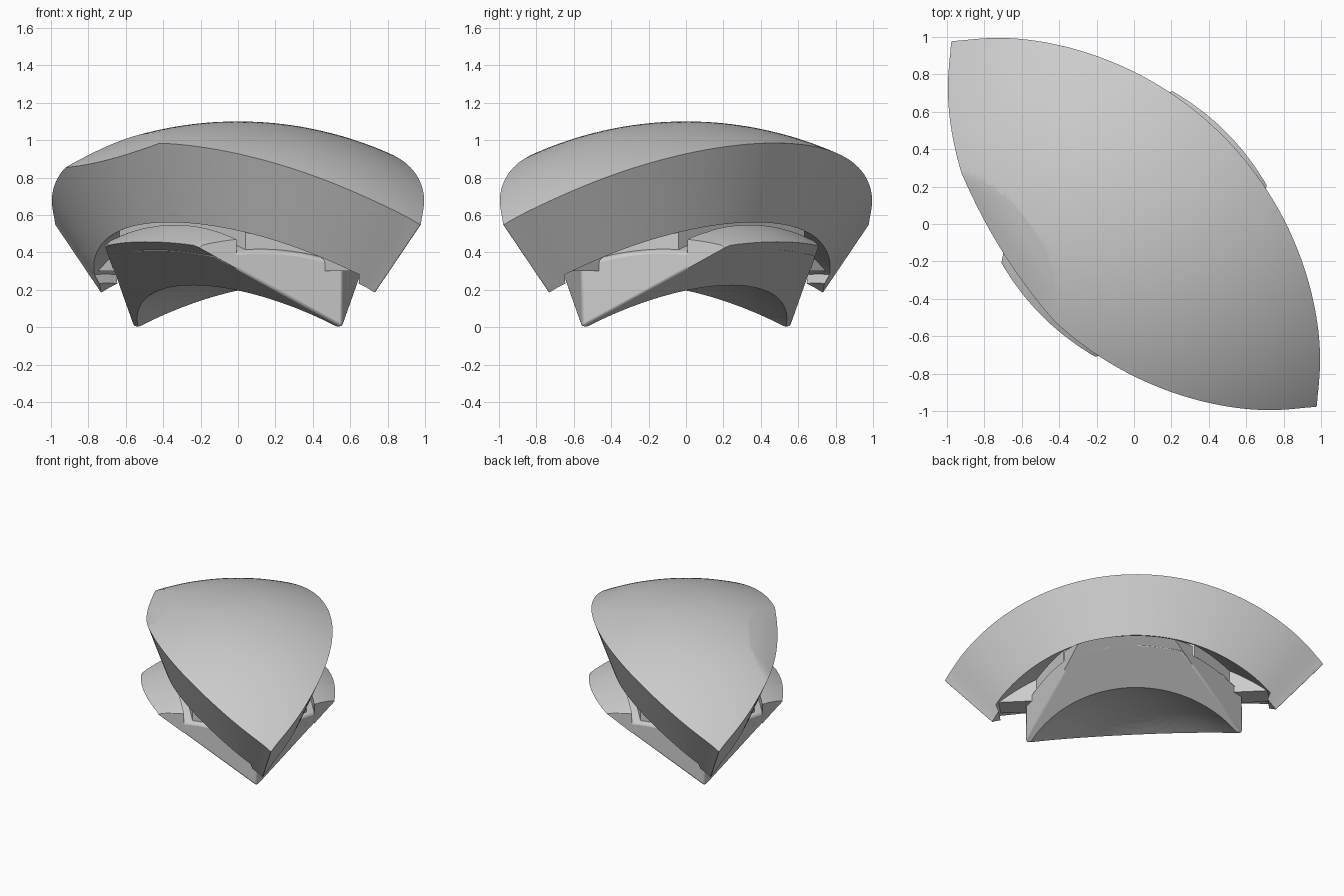
import bpy, bmesh, math
from mathutils import Vector

if "Cube" in bpy.data.objects:
    bpy.data.objects.remove(bpy.data.objects["Cube"], do_unlink=True)

CENTRE_Z = -0.9          # all parts share one sphere centre, below the ground
OUTER, UNDER, HOOK, ARCH = 2.0, 1.55, 1.5, 1.175
TIP, LIP_U, LIP_V = 0.79, 0.36, 0.64   # plan of the foot
LENGTH = 1.38            # half length of the cap

grey = bpy.data.materials.new("plain_grey")
grey.use_nodes = True
colour = (0.6, 0.6, 0.6, 1)
grey.diffuse_color = colour
grey.node_tree.nodes["Principled BSDF"].inputs["Base Color"].default_value = colour


def finish(bm, name, bevel=0.0):
    """Turn a bmesh into an object, long axis laid along the diagonal."""
    if bevel:
        bmesh.ops.remove_doubles(bm, verts=bm.verts, dist=0.012)
    bmesh.ops.recalc_face_normals(bm, faces=bm.faces)
    mesh = bpy.data.meshes.new(name)
    bm.to_mesh(mesh)
    bm.free()
    mesh.materials.append(grey)
    ob = bpy.data.objects.new(name, mesh)
    bpy.context.collection.objects.link(ob)
    ob.location.z = CENTRE_Z
    ob.rotation_euler.z = -math.pi / 4
    if bevel:
        mod = ob.modifiers.new("soft_edges", "BEVEL")
        mod.width, mod.segments = bevel, 2
        mod.limit_method, mod.angle_limit = "ANGLE", math.radians(35)
    return ob


def smooth(ob):
    bpy.ops.object.select_all(action="DESELECT")
    ob.select_set(True)
    bpy.context.view_layer.objects.active = ob
    bpy.ops.object.shade_smooth_by_angle(angle=math.radians(30))


def ball(radius):
    bm = bmesh.new()
    bmesh.ops.create_uvsphere(bm, u_segments=96, v_segments=64, radius=radius)
    return bm


def cut(bm, point, normal):
    """Slice off everything on the normal's side and cap the hole."""
    geom = bm.verts[:] + bm.edges[:] + bm.faces[:]
    bmesh.ops.bisect_plane(bm, geom=geom, dist=1e-5, plane_co=point,
                           plane_no=Vector(normal).normalized(), clear_outer=True)
    rim = [e for e in bm.edges if e.is_boundary]
    if rim:
        bmesh.ops.holes_fill(bm, edges=rim, sides=0)


def cut_sides(bm, size=1.0):
    """Trim to the pointed plan of the foot."""
    for su in (-1, 1):
        for sv in (-1, 1):
            cut(bm, (su * TIP * size, 0, 0), (su * LIP_V, sv * (TIP - LIP_U), 0))


def cut_slope(bm, side):
    cut(bm, (0, 0, -CENTRE_Z), (0, side * 0.655, -1))


# Domed cap: lens outline on a sphere, walls running towards the centre
def half_width(u):
    lens = math.sqrt(1.8 ** 2 - u * u) - 1.13
    return max(0, lens) * math.sqrt(max(0, 1 - abs(u / LENGTH) ** 22))


bm = bmesh.new()
rows, cols = 96, 32
grid = []
for i in range(rows + 1):
    u = LENGTH * math.sin(math.pi * (i / rows - 0.5))
    w = half_width(u)
    line = []
    for j in range(cols + 1):
        v = w * (2 * j / cols - 1)
        line.append(bm.verts.new((u, v, math.sqrt(OUTER ** 2 - u * u - v * v))))
    grid.append(line)
for a, b in zip(grid, grid[1:]):
    for j in range(cols):
        bm.faces.new((a[j], b[j], b[j + 1], a[j + 1]))
bmesh.ops.remove_doubles(bm, verts=bm.verts, dist=1e-4)
bmesh.ops.dissolve_degenerate(bm, edges=bm.edges, dist=1e-5)
inner = bmesh.ops.extrude_face_region(bm, geom=bm.faces[:], use_keep_orig=True)
for vert in inner["geom"]:
    if isinstance(vert, bmesh.types.BMVert):
        vert.co *= (HOOK if abs(vert.co.x) > 1.3 else UNDER) / OUTER
# Shallow flat worn into one edge of the dome
flat = Vector((-0.233, -0.516, 0.825)).normalized()
cut(bm, flat * 1.88, flat)
smooth(finish(bm, "domed_cap"))

# Foot: pointed wedge hollowed underneath by a sphere
bm = ball(1.46)
cut_sides(bm)
for side in (-1, 1):
    cut_slope(bm, side)
foot = finish(bm, "foot", 0.012)
cutter = finish(ball(ARCH), "arch_cutter")
cutter.hide_render = True
mod = foot.modifiers.new("arch", "BOOLEAN")
mod.operation, mod.solver, mod.object = "DIFFERENCE", "EXACT", cutter
smooth(foot)
for name in ("soft_edges", "arch"):
    bpy.ops.object.modifier_apply(modifier=name)
bpy.data.objects.remove(cutter, do_unlink=True)

# Neck joining the foot to the cap
bm = ball(1.58)
cut_sides(bm, 0.96)
cut(bm, (0, 0, 0.34 - CENTRE_Z), (0, 0, -1))
for side in (-1, 1):
    cut(bm, (0, side * 0.42, 0), (0, side, 0))
smooth(finish(bm, "neck"))

# Narrow key running from the neck out to the hooked tips of the cap
bm = ball(1.58)
cut(bm, (0, 0, 0.3 - CENTRE_Z), (0, 0, -1))
for side in (-1, 1):
    cut(bm, (0, side * 0.08, 0), (0, side, 0))
    cut(bm, (side * 0.98, 0, 0), (side, 0, 0))
smooth(finish(bm, "key"))

# Curved lips at the two outer ends of the foot
for side, name in ((-1, "right_lip"), (1, "left_lip")):
    bm = ball(1.525)
    cut_sides(bm)
    cut_slope(bm, side)
    cut(bm, (0, side * 0.48, 0), (0, -side, 0))
    for k in range(-4, 5):
        a = math.radians(k * 4)
        n = Vector((math.sin(a), side * math.cos(a), 0))
        cut(bm, n * 1.35 - Vector((0, side * 0.655, 0)), n)
    smooth(finish(bm, name, 0.018))
